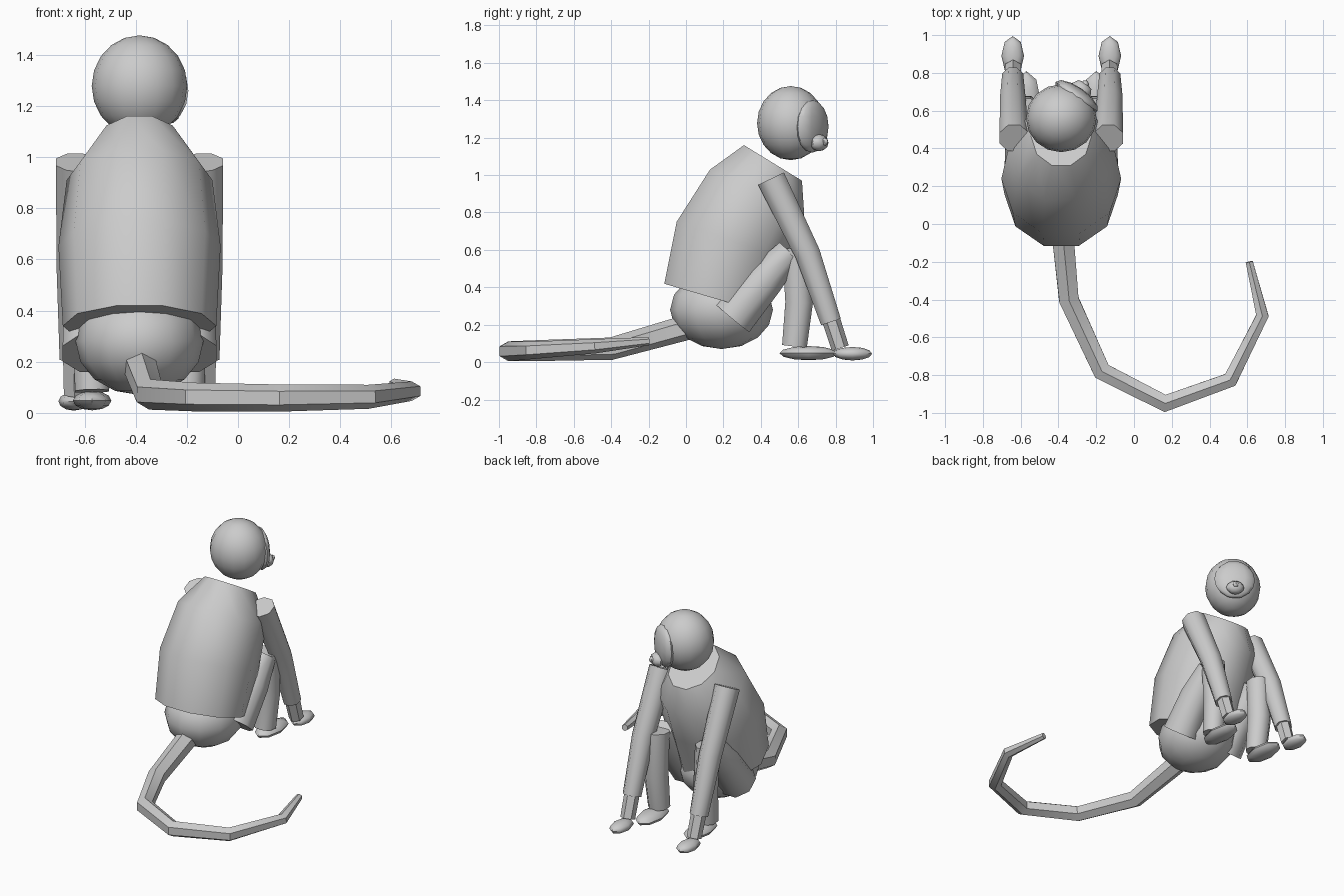
import bpy, bmesh, math
from mathutils import Vector, Matrix

if "Cube" in bpy.data.objects:
    bpy.data.objects.remove(bpy.data.objects["Cube"])

CX = -0.385  # body centre line


def finish(bm, name, angle):
    bmesh.ops.recalc_face_normals(bm, faces=bm.faces)
    me = bpy.data.meshes.new(name)
    bm.to_mesh(me)
    bm.free()
    ob = bpy.data.objects.new(name, me)
    bpy.context.collection.objects.link(ob)
    bpy.ops.object.select_all(action='DESELECT')
    ob.select_set(True)
    bpy.context.view_layer.objects.active = ob
    bpy.ops.object.shade_smooth_by_angle(angle=math.radians(angle))
    return ob


def loft(name, rings, n, phase=0.0, angle=50):
    """Capped skin over rings given as (centre, axis_u, axis_v)."""
    bm = bmesh.new()
    loops = []
    for c, u, v in rings:
        angs = [2 * math.pi * (i + phase) / n for i in range(n)]
        loops.append([bm.verts.new(c + u * math.cos(a) + v * math.sin(a)) for a in angs])
    for a, b in zip(loops, loops[1:]):
        for i in range(n):
            j = (i + 1) % n
            bm.faces.new((a[i], a[j], b[j], b[i]))
    bm.faces.new(loops[0])
    bm.faces.new(loops[-1])
    return finish(bm, name, angle)


def tube(name, pts, n, side=None, angle=50):
    """Tube along (x, y, z, radius) points."""
    P = [Vector(p[:3]) for p in pts]
    rings = []
    for i, p in enumerate(P):
        t = Vector()
        if i > 0:
            t += (p - P[i - 1]).normalized()
        if i < len(P) - 1:
            t += (P[i + 1] - p).normalized()
        t.normalize()
        if side:
            u = (side - t * side.dot(t)).normalized()
        else:
            u = t.cross(Vector((0, 0, 1))).normalized()
        rings.append((p, u * pts[i][3], t.cross(u) * pts[i][3]))
    return loft(name, rings, n, 0.5, angle)


def ball(name, c, r, seg, rings, yaw=0, angle=50):
    bm = bmesh.new()
    bmesh.ops.create_uvsphere(bm, u_segments=seg, v_segments=rings, radius=1)
    M = Matrix.Translation(c) @ Matrix.Rotation(yaw, 4, 'Z') @ Matrix.Diagonal((*r, 1))
    bmesh.ops.transform(bm, matrix=M, verts=bm.verts)
    return finish(bm, name, angle)


# torso: tilted ten-sided rings (y, z, half width, half depth, drop to front)
torso = [(0.155, 0.34, 0.30, 0.285, 0.083), (0.24, 0.65, 0.317, 0.305, 0.105),
         (0.38, 0.91, 0.285, 0.265, 0.125), (0.465, 1.065, 0.16, 0.163, 0.10)]
loft("torso", [(Vector((CX, y, z)), Vector((0, d, -dz)), Vector((w, 0, 0)))
               for y, z, w, d, dz in torso], 10, 0.5, 50)

# hips
ball("hips", (CX, 0.19, 0.28), (0.25, 0.275, 0.21), 12, 8)

# head turned towards +x, with face, muzzle and nose
yaw = math.radians(-35)
look = Vector((math.sin(-yaw), math.cos(yaw), 0))
hc = Vector((CX, 0.56, 1.278))
ball("head", hc, (0.187, 0.18, 0.198), 16, 10)
ball("face", hc + look * 0.14 + Vector((0, 0, -0.018)), (0.135, 0.05, 0.14), 12, 8, yaw)
ball("muzzle", hc + look * 0.185 + Vector((0, 0, -0.105)), (0.06, 0.045, 0.045), 8, 6, yaw)
ball("nose", hc + look * 0.22 + Vector((0, 0, -0.1)), (0.022, 0.022, 0.022), 6, 4, yaw)

# limbs on both sides
X = Vector((1, 0, 0))
for s, tag in ((-1, "left"), (1, "right")):
    def at(off, *rest):
        return (CX + s * off, *rest)
    tube(tag + "_arm", [at(0.25, 0.455, 0.98, 0.083), at(0.257, 0.65, 0.58, 0.073),
                        at(0.257, 0.775, 0.215, 0.06)], 8, X)
    tube(tag + "_wrist", [at(0.257, 0.755, 0.29, 0.05), at(0.255, 0.825, 0.075, 0.047)], 6, X)
    ball(tag + "_hand", at(0.257, 0.89, 0.045), (0.06, 0.105, 0.036), 8, 6)
    tube(tag + "_thigh", [at(0.185, 0.25, 0.235, 0.125), at(0.195, 0.42, 0.44, 0.11),
                          at(0.195, 0.555, 0.59, 0.08)], 8, X)
    tube(tag + "_shin", [at(0.195, 0.59, 0.61, 0.082), at(0.19, 0.605, 0.32, 0.08),
                         at(0.185, 0.58, 0.085, 0.072)], 8, X)
    ball(tag + "_foot", at(0.185, 0.655, 0.048), (0.075, 0.155, 0.038), 8, 6)

# tail lying on the ground
tube("tail", [(CX, 0.02, 0.19, 0.068), (-0.345, -0.40, 0.072, 0.06),
              (-0.17, -0.78, 0.062, 0.056), (0.165, -0.95, 0.058, 0.053),
              (0.51, -0.825, 0.063, 0.047), (0.68, -0.485, 0.085, 0.038),
              (0.61, -0.20, 0.112, 0.022)], 6, None, 35)
